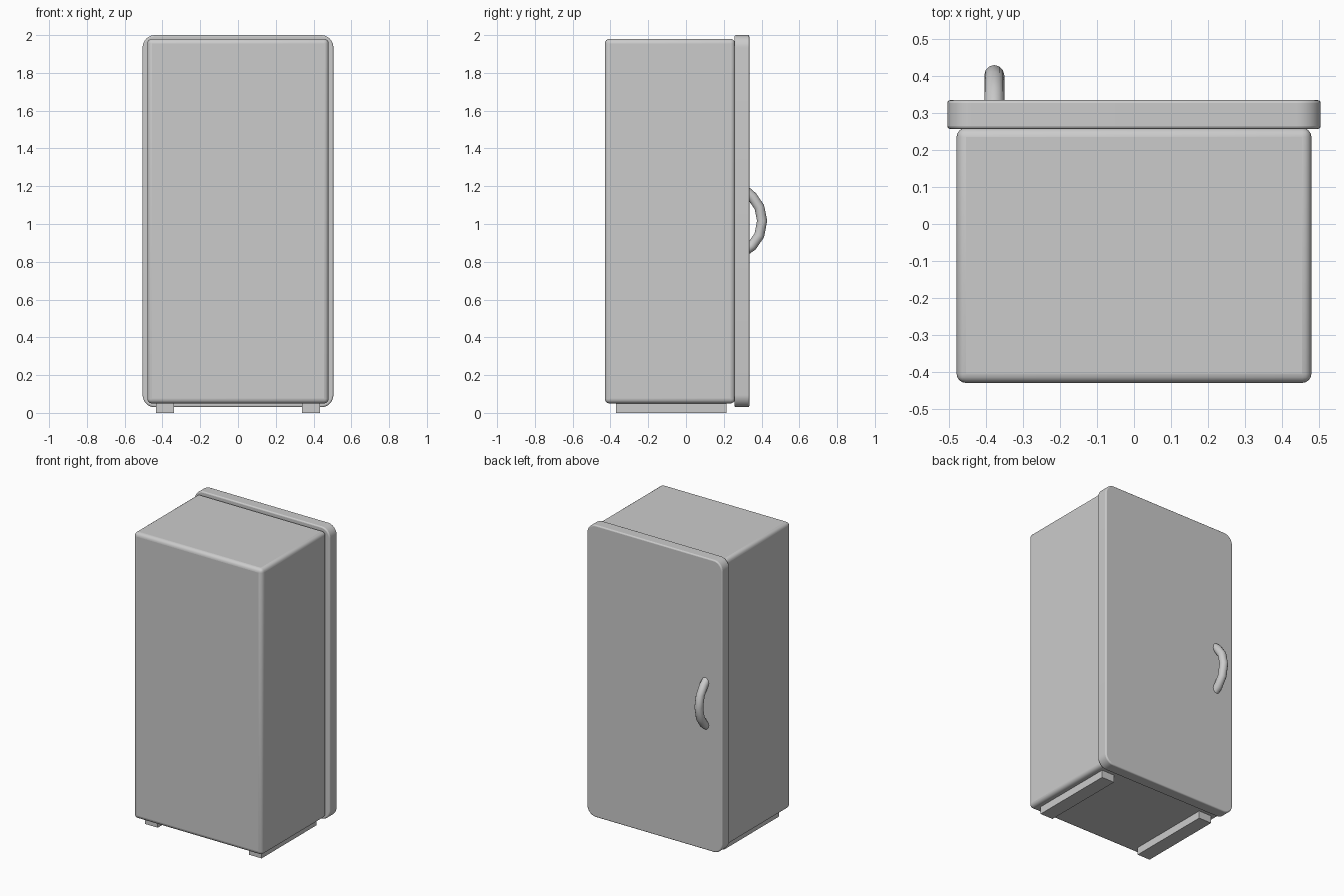
import bpy, bmesh, math

if "Cube" in bpy.data.objects:
    bpy.data.objects.remove(bpy.data.objects["Cube"])


def box(name, lo, hi, corner=0.0, edge=0.0, segs=4):
    """Box from lo to hi; 'corner' rounds the edges along y, 'edge' rounds the rest."""
    bm = bmesh.new()
    bmesh.ops.create_cube(bm, size=1)
    for v in bm.verts:
        v.co = [(a + b) / 2 + c * (b - a) for a, b, c in zip(lo, hi, v.co)]
    if corner:
        along_y = [e for e in bm.edges
                   if abs(e.verts[0].co.y - e.verts[1].co.y) > 1e-4]
        bmesh.ops.bevel(bm, geom=along_y, offset=corner, segments=8,
                        profile=0.5, affect='EDGES')
    me = bpy.data.meshes.new(name)
    bm.to_mesh(me)
    bm.free()
    ob = bpy.data.objects.new(name, me)
    bpy.context.collection.objects.link(ob)
    if edge:
        mod = ob.modifiers.new("rounded_edges", 'BEVEL')
        mod.width, mod.segments = edge, segs
        mod.limit_method, mod.angle_limit = 'ANGLE', math.radians(40)
    smooth(ob, 35)
    return ob


def smooth(ob, angle):
    bpy.ops.object.select_all(action='DESELECT')
    ob.select_set(True)
    bpy.context.view_layer.objects.active = ob
    bpy.ops.object.shade_smooth_by_angle(angle=math.radians(angle))


# Cabinet and door
box("cabinet", (-0.48, -0.43, 0.05), (0.48, 0.26, 1.98), edge=0.025)
box("door", (-0.505, 0.257, 0.03), (0.505, 0.335, 2.0), corner=0.065, edge=0.008, segs=3)

# Base runners
for side, x in (("left", -0.3875), ("right", 0.3875)):
    box(side + "_runner", (x - 0.0475, -0.37, 0), (x + 0.0475, 0.215, 0.055))

# Bowed handle: coarse arc swept with a round section
path = [(0.315, 1.175), (0.35, 1.145), (0.388, 1.09), (0.403, 1.017),
        (0.388, 0.94), (0.35, 0.885), (0.315, 0.86)]
curve = bpy.data.curves.new("door_handle", 'CURVE')
curve.dimensions = '3D'
curve.bevel_depth = 0.027
curve.bevel_resolution = 4
curve.use_fill_caps = True
spline = curve.splines.new('POLY')
spline.points.add(len(path) - 1)
for p, (y, z) in zip(spline.points, path):
    p.co = (-0.378, y, z, 1)
handle = bpy.data.objects.new("door_handle", curve)
bpy.context.collection.objects.link(handle)
bpy.ops.object.select_all(action='DESELECT')
handle.select_set(True)
bpy.context.view_layer.objects.active = handle
bpy.ops.object.convert(target='MESH')
smooth(bpy.context.object, 45)
